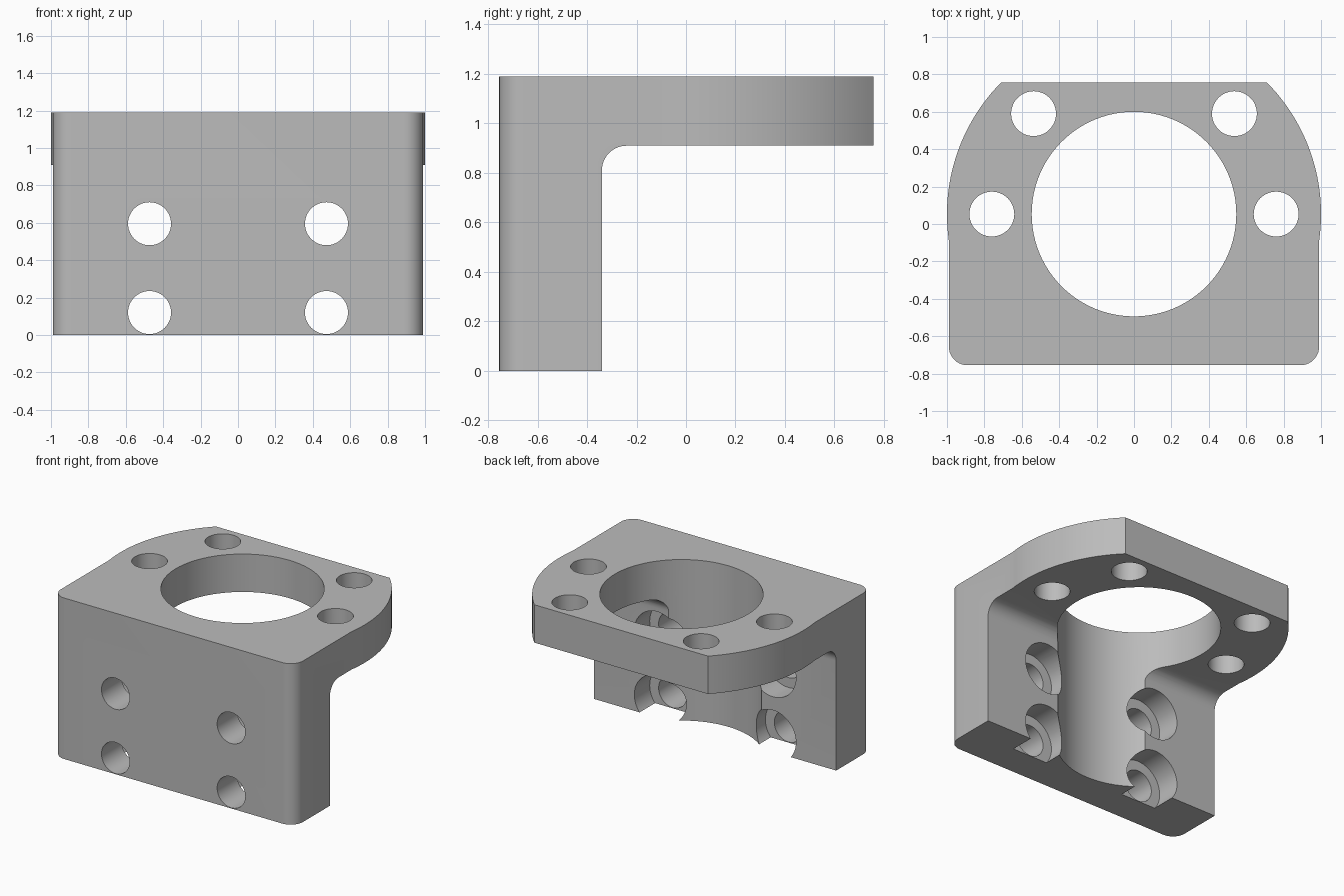
import bpy, bmesh
from math import sin, cos, pi, atan2
from mathutils import Matrix, Vector

if "Cube" in bpy.data.objects:
    bpy.data.objects.remove(bpy.data.objects["Cube"])

HEIGHT, FRONT, BACK = 1.19, -0.755, 0.757
BORE_Y = 0.053

grey = bpy.data.materials.new("plain_grey")
grey.use_nodes = True
grey.diffuse_color = (0.5, 0.5, 0.5, 1)
grey.node_tree.nodes["Principled BSDF"].inputs["Base Color"].default_value = (0.5, 0.5, 0.5, 1)


def arc(cx, cy, r, start, end, steps):
    return [(cx + r * cos(start + (end - start) * i / steps),
             cy + r * sin(start + (end - start) * i / steps)) for i in range(steps + 1)]


def prism(name, points, offset):
    """Closed solid from a loop of 3D points pushed along an offset."""
    bm = bmesh.new()
    face = bm.faces.new([bm.verts.new(p) for p in points])
    ext = bmesh.ops.extrude_face_region(bm, geom=[face])
    bmesh.ops.translate(bm, vec=Vector(offset),
                        verts=[g for g in ext["geom"] if isinstance(g, bmesh.types.BMVert)])
    bmesh.ops.recalc_face_normals(bm, faces=bm.faces)
    mesh = bpy.data.meshes.new(name)
    bm.to_mesh(mesh)
    bm.free()
    mesh.materials.append(grey)
    obj = bpy.data.objects.new(name, mesh)
    bpy.context.collection.objects.link(obj)
    return obj


def combine(target, tool, operation):
    """Apply a boolean and discard the tool."""
    mod = target.modifiers.new("cut", "BOOLEAN")
    mod.operation, mod.solver, mod.object = operation, "EXACT", tool
    bpy.context.view_layer.objects.active = target
    bpy.ops.object.modifier_apply(modifier=mod.name)
    bpy.data.objects.remove(tool)


def drill_z(target, x, y, r, steps):
    ring = arc(x, y, r, 0, 2 * pi, steps)[:-1]
    combine(target, prism("drill", [(a, b, -0.2) for a, b in ring], (0, 0, 1.8)), "DIFFERENCE")


def drill_y(target, x, z, r, y0, y1):
    ring = arc(x, z, r, 0, 2 * pi, 48)[:-1]
    combine(target, prism("drill", [(a, y0, b) for a, b in ring], (0, y1 - y0, 0)), "DIFFERENCE")


# Plan outline: rounded front corners, straight sides, round flange, flat back
side, corner = 0.99, 0.1
right = arc(side - corner, FRONT + corner, corner, -pi / 2, 0, 10)
right += arc(0, BORE_Y, 1.0, atan2(-0.141, side), atan2(BACK - BORE_Y, 0.71), 24)
outline = right + [(-x, y) for x, y in reversed(right)]
bracket = prism("motor_bracket", [(x, y, 0) for x, y in outline], (0, 0, HEIGHT))

# L-shaped side profile with a filleted inner corner
wall, under, fillet = -0.34, 0.91, 0.1
profile = [(FRONT - 0.1, -0.1), (wall, -0.1)]
profile += arc(wall + fillet, under - fillet, fillet, pi, pi / 2, 10)
profile += [(BACK + 0.1, under), (BACK + 0.1, HEIGHT + 0.1), (FRONT - 0.1, HEIGHT + 0.1)]
combine(bracket, prism("profile", [(-1.2, y, z) for y, z in profile], (2.4, 0, 0)), "INTERSECT")

# Central bore through the flange and scalloping the wall
drill_z(bracket, 0, BORE_Y, 0.547, 96)

for s in (-1, 1):
    # Flange holes
    for x, y in ((0.537, 0.59), (0.76, BORE_Y)):
        drill_z(bracket, s * x, y, 0.12, 48)
    # Wall holes with counterbores from the rear
    for z in (0.12, 0.595):
        drill_y(bracket, s * 0.473, z, 0.188, -0.52, -0.2)
        drill_y(bracket, s * 0.473, z, 0.115, -0.9, -0.4)

bpy.ops.object.select_all(action="DESELECT")
bracket.select_set(True)
bpy.context.view_layer.objects.active = bracket
bpy.ops.object.shade_smooth_by_angle(angle=pi / 6)
